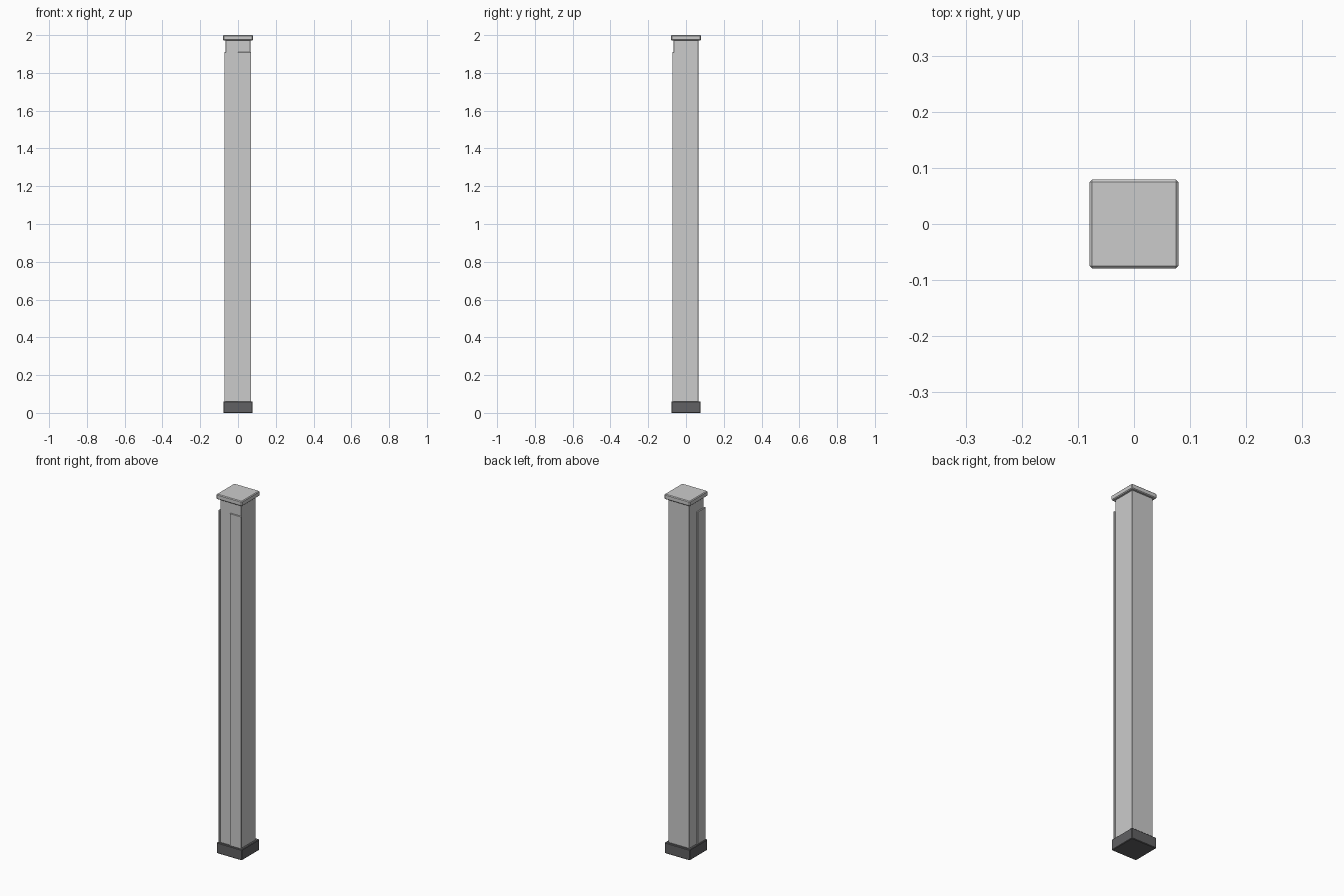
import bpy
import bmesh
from mathutils import Vector

if "Cube" in bpy.data.objects:
    bpy.data.objects.remove(bpy.data.objects["Cube"])


def box(name, lo, hi, bevel=0.0, mat=None):
    """Box between two corners, with chamfered edges."""
    lo, hi = Vector(lo), Vector(hi)
    bm = bmesh.new()
    bmesh.ops.create_cube(bm, size=1.0)
    bmesh.ops.scale(bm, vec=hi - lo, verts=bm.verts)
    bmesh.ops.translate(bm, vec=(lo + hi) / 2, verts=bm.verts)
    if bevel:
        bmesh.ops.bevel(bm, geom=bm.edges[:], offset=bevel, segments=1,
                        profile=0.5, affect='EDGES')
    mesh = bpy.data.meshes.new(name)
    bm.to_mesh(mesh)
    bm.free()
    obj = bpy.data.objects.new(name, mesh)
    bpy.context.collection.objects.link(obj)
    if mat:
        mesh.materials.append(mat)
    return obj


dark = bpy.data.materials.new("dark_grey")
dark.diffuse_color = (0.12, 0.12, 0.125, 1)
dark.use_nodes = True
dark.node_tree.nodes["Principled BSDF"].inputs["Base Color"].default_value = dark.diffuse_color

POST, CAP = 0.065, 0.079
Z0, Z1, ZP = 0.06, 1.972, 1.91

# Foot, shaft and cap
box("base_foot", (-0.078, -0.078, 0), (0.078, 0.078, Z0), 0.003, dark)
box("post_shaft", (-POST, -POST, Z0 - 0.01), (POST, POST, Z1 + 0.005), 0.002)
box("top_cap", (-CAP, -CAP, Z1), (CAP, CAP, 2.0), 0.004)

# Raised strips on the front and left faces
box("front_strip", (0, -0.072, Z0), (0.07, -POST + 0.002, ZP), 0.001)
box("left_strip", (-0.072, -0.07, Z0), (-POST + 0.002, 0, ZP), 0.001)
